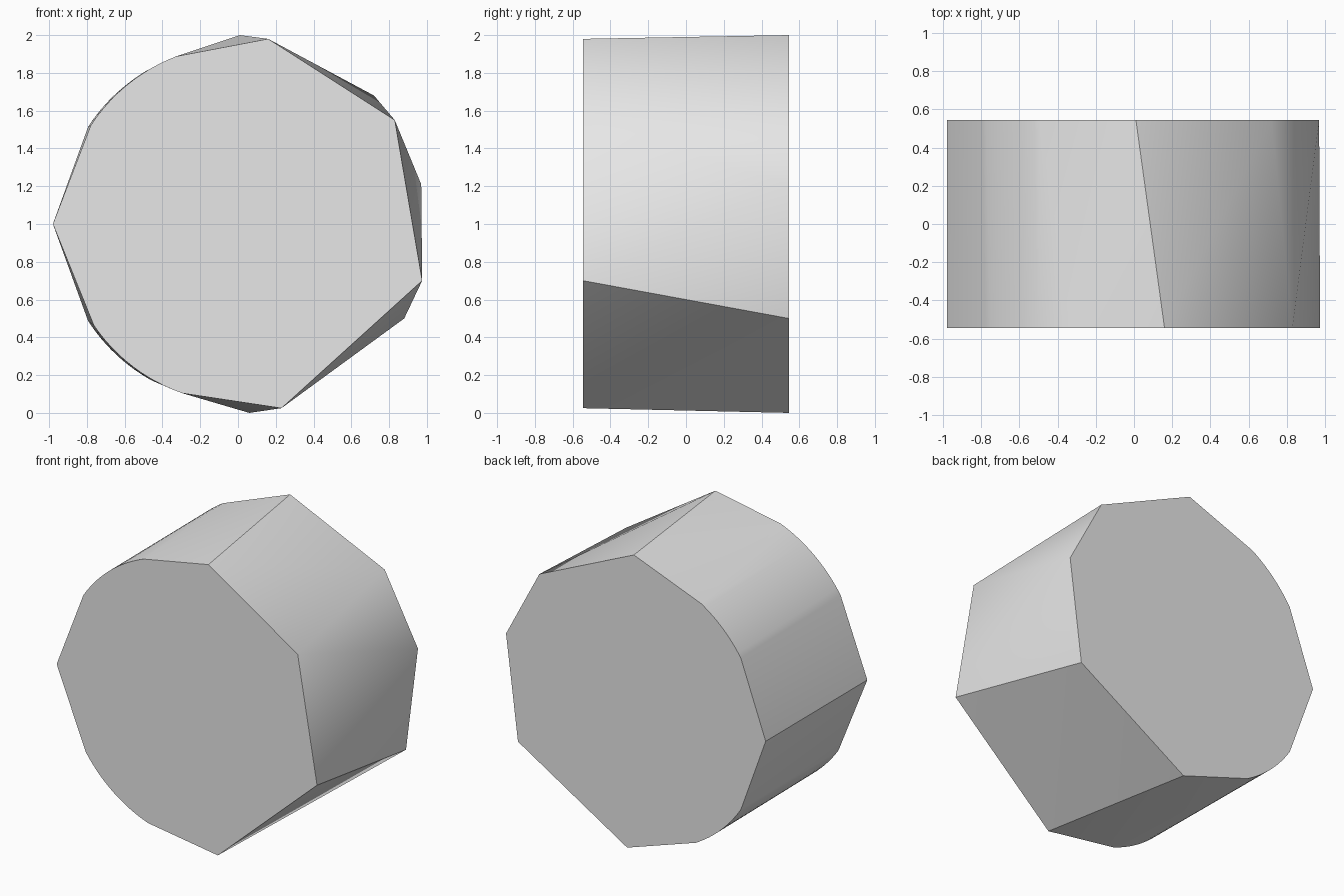
import bpy, bmesh
from math import sin, cos, radians

cube = bpy.data.objects.get("Cube")
if cube:
    bpy.data.objects.remove(cube, do_unlink=True)

HALF_DEPTH = 0.545


def arc(start, end, r0, r1, steps=12):
    """Rounded stretch of the outline, around the centre at z = 1."""
    points = []
    for i in range(steps + 1):
        t = i / steps
        a = radians(start + (end - start) * t)
        r = r0 + (r1 - r0) * t
        points.append((r * cos(a), 1 + r * sin(a)))
    return points


# Outlines of the two flat ends, as (x, z)
front = [(0.23, 0.025), (0.975, 0.70), (0.83, 1.55), (0.16, 1.98), (-0.98, 1.0)]
front += arc(110.3, 146.2, 0.946, 0.938) + arc(215.1, 251.8, 0.933, 0.943)
back = [(0.06, 0.0), (0.88, 0.50), (0.97, 1.21), (0.72, 1.68), (0.01, 2.0), (-0.98, 1.0)]
back += arc(121.5, 147.0, 0.945, 0.946) + arc(212.8, 241.2, 0.945, 0.946)

# Wrap both ends in one faceted skin
bm = bmesh.new()
for outline, y in ((front, -HALF_DEPTH), (back, HALF_DEPTH)):
    for x, z in outline:
        bm.verts.new((x, y, z))
bmesh.ops.convex_hull(bm, input=bm.verts[:])
bmesh.ops.dissolve_limit(bm, angle_limit=radians(0.2), verts=bm.verts[:], edges=bm.edges[:])
bmesh.ops.recalc_face_normals(bm, faces=bm.faces[:])
mesh = bpy.data.meshes.new("faceted_drum")
bm.to_mesh(mesh)
bm.free()

# Plain grey material
grey = bpy.data.materials.new("light grey")
grey.use_nodes = True
colour = (0.8, 0.8, 0.8, 1)
grey.diffuse_color = colour
grey.node_tree.nodes["Principled BSDF"].inputs["Base Color"].default_value = colour
mesh.materials.append(grey)

drum = bpy.data.objects.new("faceted_drum", mesh)
bpy.context.collection.objects.link(drum)

# Smooth the rounded stretches, keep the corners sharp
bpy.ops.object.select_all(action="DESELECT")
drum.select_set(True)
bpy.context.view_layer.objects.active = drum
bpy.ops.object.shade_smooth_by_angle(angle=radians(30))
